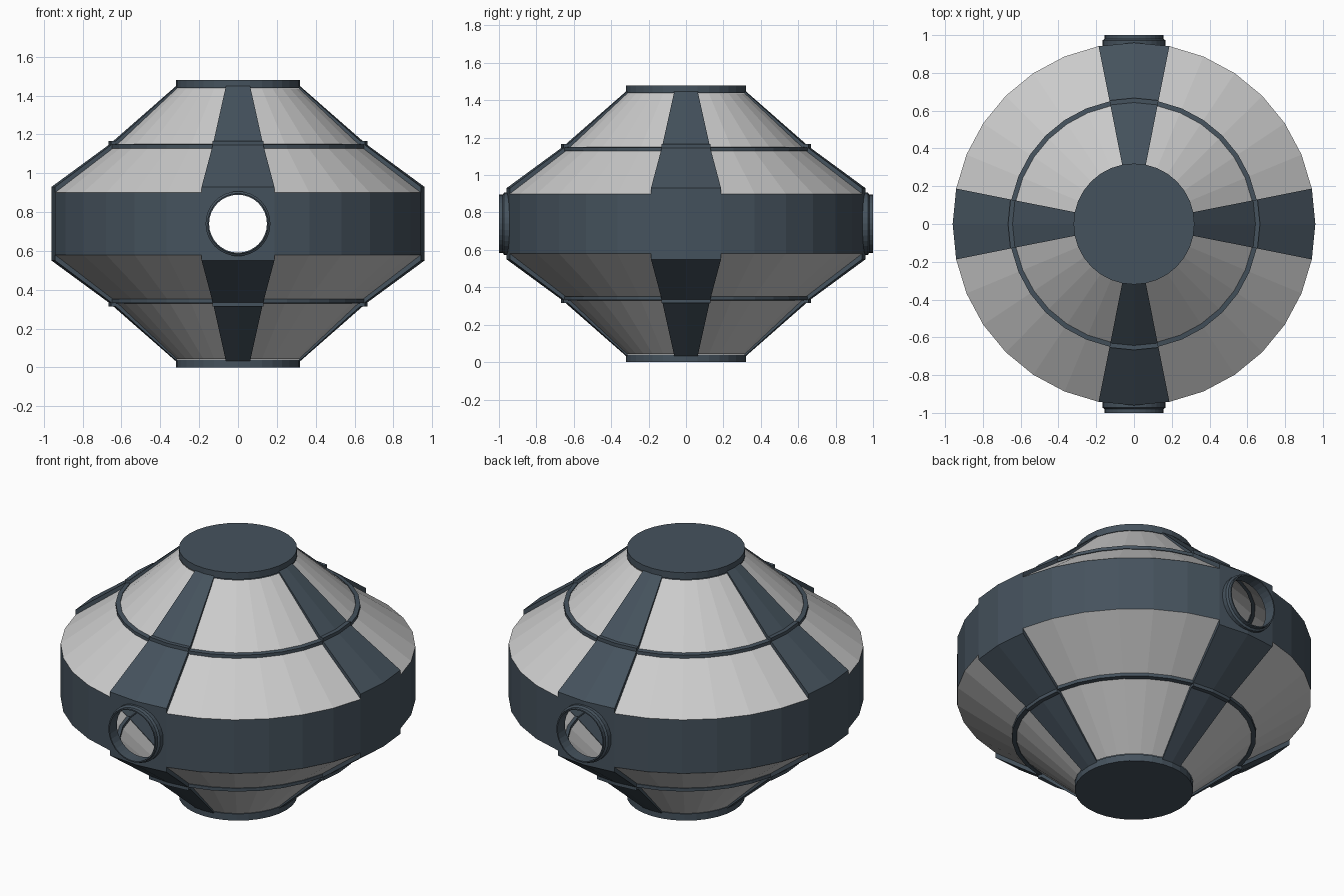
import bpy, bmesh
from math import sin, cos, pi

if "Cube" in bpy.data.objects:
    bpy.data.objects.remove(bpy.data.objects["Cube"])

SEG = 32          # sides of the lathed body
MID = 0.74        # height of the symmetry plane

dark = bpy.data.materials.new("dark_slate")
dark.diffuse_color = (0.06, 0.085, 0.11, 1)
dark.use_nodes = True
dark.node_tree.nodes["Principled BSDF"].inputs["Base Color"].default_value = dark.diffuse_color


def lathe(name, profile, start=0, steps=SEG, closed=True, mat=dark, mirror=True):
    """Sweep an (r, height above the middle) profile around local z."""
    bm = bmesh.new()
    full = steps == SEG
    rows = []
    for i in range(steps if full else steps + 1):
        a = 2 * pi * (start + i) / SEG
        rows.append([bm.verts.new((r * cos(a), r * sin(a), h)) for r, h in profile])
    n = len(profile)
    for i in range(steps):
        p, q = rows[i], rows[(i + 1) % len(rows)]
        for j in range(n if closed else n - 1):
            k = (j + 1) % n
            bm.faces.new((p[j], q[j], q[k], p[k]))
    if closed and not full:
        bm.faces.new(rows[0])
        bm.faces.new(rows[-1][::-1])
    bmesh.ops.recalc_face_normals(bm, faces=bm.faces)
    if not closed and sum(f.normal.z for f in bm.faces) < 0:
        bmesh.ops.reverse_faces(bm, faces=bm.faces)
    return finish(name, bm, mat, mirror)


def finish(name, bm, mat, mirror):
    me = bpy.data.meshes.new(name)
    bm.to_mesh(me)
    bm.free()
    ob = bpy.data.objects.new(name, me)
    bpy.context.collection.objects.link(ob)
    ob.location.z = MID
    if mat:
        me.materials.append(mat)
    if mirror:
        m = ob.modifiers.new("mirror", 'MIRROR')
        m.use_axis = (False, False, True)
        m.use_clip = False
        m.use_mirror_merge = False
    return ob


def disc(name, r, h0, h1, mat, mirror):
    bm = bmesh.new()
    bmesh.ops.create_cone(bm, cap_ends=True, segments=SEG, radius1=r, radius2=r, depth=h1 - h0)
    bmesh.ops.translate(bm, verts=bm.verts, vec=(0, 0, (h0 + h1) / 2))
    return finish(name, bm, mat, mirror)


# equatorial band with a porthole through front and back
band = lathe("belt", [(0.96, -0.16), (0.96, 0.16), (0.94, 0.16), (0.94, -0.16)], mirror=False)
cutter = disc("porthole_cutter", 0.154, -1.2, 1.2, None, False)
cutter.rotation_euler.x = pi / 2
cutter.hide_render = True
cutter.hide_viewport = True
cut = band.modifiers.new("porthole", 'BOOLEAN')
cut.operation = 'DIFFERENCE'
cut.solver = 'EXACT'
cut.object = cutter

# stepped porthole rims, front and back
rim = lathe("porthole_rim", [(0.167, 0.93), (0.167, 0.972), (0.156, 0.98), (0.156, 1.0),
                             (0.149, 1.0), (0.149, 0.93)])
rim.rotation_euler.x = pi / 2

# end caps
disc("end_cap", 0.32, 0.70, 0.74, dark, True)

# four raised ribs, recessed panels between them, and the hoop crossing both
for i in range(4):
    s = i * 8
    lathe(f"rib_{i}", [(0.32, 0.708), (0.66, 0.41), (0.96, 0.19), (0.96, 0.16),
                       (0.65, 0.39), (0.32, 0.69)], s - 1, 2)
    lathe(f"panel_{i}", [(0.32, 0.697), (0.65, 0.393), (0.96, 0.16)], s + 1, 6, False, None)
    lathe(f"rib_hoop_{i}", [(0.64, 0.395), (0.667, 0.395), (0.667, 0.425), (0.64, 0.425)], s - 1, 2)
    lathe(f"panel_hoop_{i}", [(0.637, 0.388), (0.662, 0.388), (0.662, 0.407), (0.637, 0.41)], s + 1, 6)
